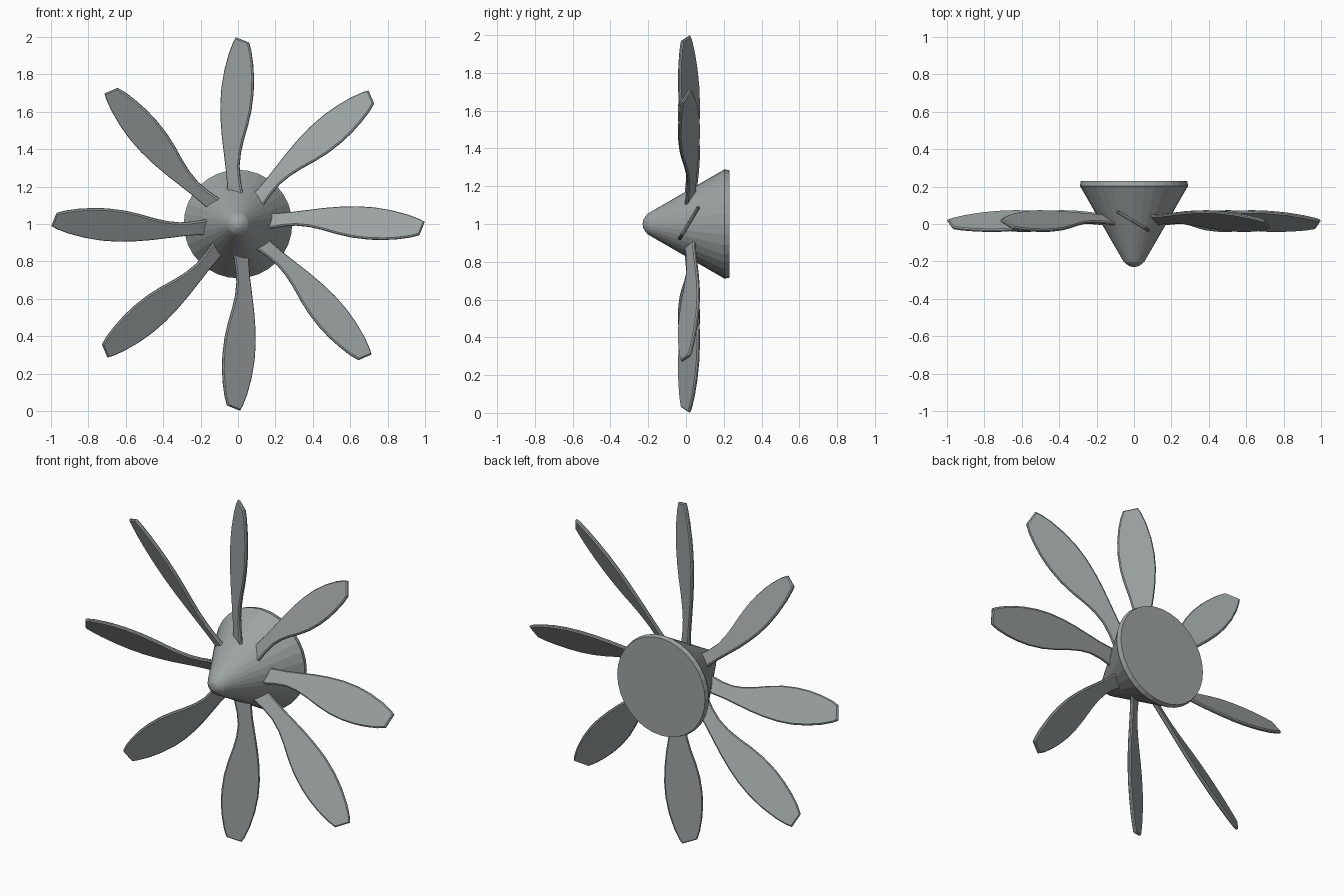
import bpy, bmesh
from math import radians, sin, cos, pi
from mathutils import Matrix, Vector

if "Cube" in bpy.data.objects:
    bpy.data.objects.remove(bpy.data.objects["Cube"])

CENTRE = Vector((0, 0, 1))
metal = bpy.data.materials.new("dark_metal")
metal.diffuse_color = (0.34, 0.37, 0.37, 1)
metal.use_nodes = True
metal.node_tree.nodes["Principled BSDF"].inputs["Base Color"].default_value = metal.diffuse_color


def add_object(name, bm):
    bmesh.ops.recalc_face_normals(bm, faces=bm.faces)
    mesh = bpy.data.meshes.new(name)
    bm.to_mesh(mesh)
    bm.free()
    mesh.materials.append(metal)
    obj = bpy.data.objects.new(name, mesh)
    bpy.context.collection.objects.link(obj)
    return obj


# Hub: profile (radius, y) lathed round the y axis
hub_profile = [(0.022, -0.226), (0.04, -0.215), (0.055, -0.202), (0.067, -0.182),
               (0.284, 0.195), (0.29, 0.203), (0.284, 0.23)]
SIDES = 32
bm = bmesh.new()
rings = [[bm.verts.new(CENTRE + Vector((r * cos(2 * pi * i / SIDES), y, r * sin(2 * pi * i / SIDES))))
          for i in range(SIDES)] for r, y in hub_profile]
for a, b in zip(rings, rings[1:]):
    for i in range(SIDES):
        j = (i + 1) % SIDES
        bm.faces.new((a[i], a[j], b[j], b[i]))
nose = bm.verts.new(CENTRE + Vector((0, -0.23, 0)))
for i in range(SIDES):
    bm.faces.new((rings[0][i], nose, rings[0][(i + 1) % SIDES]))
bm.faces.new(rings[-1])
add_object("hub", bm)

# Blade outline seen from the front: (distance from axis, sideways offset)
leading = [(0.10, 0.053), (0.20, 0.056), (0.28, 0.062), (0.37, 0.073), (0.46, 0.084),
           (0.55, 0.091), (0.64, 0.093), (0.73, 0.087), (0.82, 0.072), (0.91, 0.048),
           (0.97, 0.025), (0.997, 0.01)]
trailing = [(0.97, -0.058), (0.92, -0.071), (0.85, -0.08), (0.78, -0.084), (0.70, -0.082),
            (0.61, -0.071), (0.53, -0.053), (0.45, -0.03), (0.38, -0.014), (0.31, -0.007),
            (0.24, -0.012), (0.17, -0.024), (0.10, -0.027)]
PITCH = radians(31)
THICK = 0.019
CHAMFER = 0.006


def make_blade(name, angle):
    bm = bmesh.new()
    outline = [(r, t / cos(PITCH)) for r, t in leading + trailing]
    back = [bm.verts.new((r, THICK / 2, c)) for r, c in outline]
    front = [bm.verts.new((r, -THICK / 2, c)) for r, c in outline]
    caps = [bm.faces.new(back), bm.faces.new(front[::-1])]
    n = len(outline)
    for i in range(n):
        j = (i + 1) % n
        bm.faces.new((back[j], back[i], front[i], front[j]))
    bmesh.ops.recalc_face_normals(bm, faces=bm.faces)
    # Chamfer the rim of both faces
    rim = [e for f in caps for e in f.edges]
    bmesh.ops.bevel(bm, geom=rim, offset=CHAMFER, segments=1, affect='EDGES')
    # Pitch about the blade's own axis, then swing round the hub
    bm.transform(Matrix.Translation(CENTRE + Vector((0, 0.013, 0)))
                 @ Matrix.Rotation(-angle, 4, 'Y')
                 @ Matrix.Rotation(-PITCH, 4, 'X'))
    return add_object(name, bm)


for k in range(8):
    make_blade(f"blade_{k + 1}", k * pi / 4)
